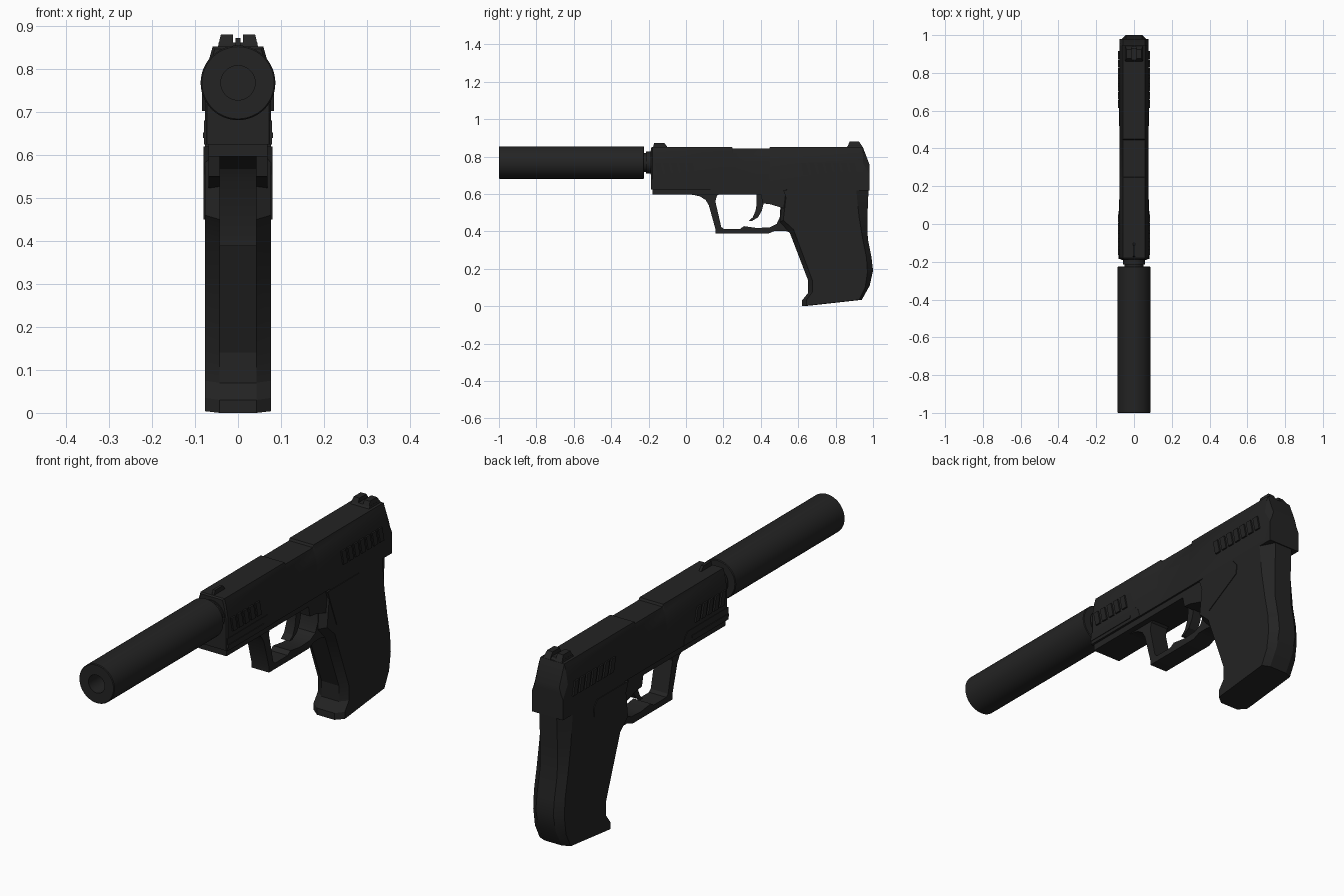
import bpy, bmesh, math

dark = bpy.data.materials.new("dark_polymer")
dark.diffuse_color = (0.017, 0.017, 0.017, 1)


def finish(name, bm, angle=30):
    bmesh.ops.recalc_face_normals(bm, faces=bm.faces)
    me = bpy.data.meshes.new(name)
    bm.to_mesh(me)
    bm.free()
    me.materials.append(dark)
    me.shade_smooth()
    me.set_sharp_from_angle(angle=math.radians(angle))
    ob = bpy.data.objects.new(name, me)
    bpy.context.collection.objects.link(ob)
    return ob


def loft(name, rings, angle=25):
    """Skin equal-length closed rings and cap both ends."""
    bm = bmesh.new()
    vs = [[bm.verts.new(p) for p in r] for r in rings]
    n = len(vs[0])
    for a, b in zip(vs, vs[1:]):
        for i in range(n):
            j = (i + 1) % n
            bm.faces.new((a[i], a[j], b[j], b[i]))
    bm.faces.new(vs[0])
    bm.faces.new(vs[-1])
    return finish(name, bm, angle)


def prism(name, pts, x0, x1):
    """Side profile (y, z) extruded across x."""
    return loft(name, [[(x, y, z) for y, z in pts] for x in (x0, x1)])


def lathe(name, pts, cz, seg=48):
    """Profile (y, radius) turned around the barrel axis."""
    bm = bmesh.new()
    vs = [[bm.verts.new((r * math.cos(2 * math.pi * k / seg), y,
                         cz + r * math.sin(2 * math.pi * k / seg)))
           for k in range(seg)] for y, r in pts]
    for a, b in zip(vs, vs[1:]):
        for i in range(seg):
            j = (i + 1) % seg
            bm.faces.new((a[i], a[j], b[j], b[i]))
    bm.faces.new(vs[0])
    bm.faces.new(vs[-1])
    return finish(name, bm)


# Suppressor with bore, and the threaded neck
CZ = 0.768
lathe("suppressor", [(-0.80, 0.040), (-1.0, 0.040), (-1.0, 0.084), (-0.997, 0.087),
                     (-0.228, 0.087), (-0.225, 0.084)], CZ)
lathe("barrel_neck", [(-0.24, 0.05), (-0.215, 0.05), (-0.215, 0.058), (-0.19, 0.058),
                      (-0.19, 0.065), (-0.17, 0.065)], CZ)

# Slide: cross-sections along y with lowered ejection area and sloped tail
def section(y, zt, zb=0.625, w=0.077):
    half = [(w, zb), (w, zb + 0.62 * (zt - zb)), (w - 0.010, zt - 0.028), (w - 0.018, zt)]
    return [(x, y, z) for x, z in half] + [(-x, y, z) for x, z in reversed(half)]

loft("slide", [section(-0.187, 0.847, w=0.072), section(-0.18, 0.852), section(0.245, 0.852),
               section(0.25, 0.842), section(0.445, 0.842), section(0.45, 0.852),
               section(0.945, 0.852), section(0.98, 0.76), section(0.98, 0.625)][:-1])
prism("slide_tail", [(0.905, 0.63), (0.905, 0.618), (0.98, 0.618), (0.98, 0.63)], -0.077, 0.077)

# Grip serrations on both sides of the slide
def serrations(name, y0, count, pitch):
    for i in range(count):
        y = y0 + i * pitch
        for s in (-1, 1):
            prism(f"{name}_{i}", [(y, 0.765), (y + 0.028, 0.765), (y + 0.042, 0.702), (y + 0.014, 0.702)],
                  s * 0.07, s * 0.084)

serrations("front_serration", -0.165, 5, 0.043)
serrations("rear_serration", 0.615, 7, 0.043)

# Sights
prism("front_sight", [(-0.178, 0.845), (-0.17, 0.872), (-0.115, 0.872), (-0.095, 0.845)], -0.006, 0.006)
prism("rear_sight_base", [(0.855, 0.845), (0.868, 0.862), (0.93, 0.862), (0.945, 0.845)], -0.045, 0.045)
for s in (-1, 1):
    loft("rear_sight_post", [[(s * a, y0, z), (s * b, y0, z), (s * b, y1, z), (s * a, y1, z)]
                             for a, b, y0, y1, z in ((0.012, 0.047, 0.862, 0.945, 0.85),
                                                     (0.012, 0.040, 0.875, 0.925, 0.880))])

# Frame, dust cover and accessory rails
prism("frame", [(-0.18, 0.597), (0.40, 0.597), (0.41, 0.55), (0.45, 0.545), (0.60, 0.50),
                (0.90, 0.50), (0.90, 0.63), (-0.18, 0.63)], -0.069, 0.069)
for s in (-1, 1):
    prism("dust_cover_side", [(-0.186, 0.625), (0.13, 0.625), (0.12, 0.66), (0.10, 0.68), (-0.186, 0.68)],
          s * 0.06, s * 0.079)
    prism("rail", [(-0.186, 0.64), (0.07, 0.64), (0.07, 0.652), (-0.186, 0.652)], s * 0.07, s * 0.082)
    prism("side_plate", [(0.52, 0.62), (0.585, 0.45), (0.76, 0.55), (0.765, 0.59), (0.74, 0.62)],
          s * 0.06, s * 0.080)

# Trigger guard loop
outer = [(0.00, 0.60), (0.04, 0.595), (0.075, 0.587), (0.105, 0.568), (0.122, 0.54), (0.158, 0.41),
         (0.158, 0.388), (0.44, 0.388), (0.475, 0.403), (0.53, 0.403), (0.57, 0.39)]
inner = [(0.57, 0.55), (0.505, 0.56), (0.503, 0.48), (0.485, 0.44), (0.45, 0.422), (0.38, 0.418),
         (0.31, 0.428), (0.29, 0.414), (0.20, 0.414), (0.188, 0.425), (0.157, 0.56), (0.165, 0.59),
         (0.185, 0.605)]
prism("trigger_guard", outer + inner, -0.043, 0.043)

# Trigger
prism("trigger", [(0.375, 0.61), (0.378, 0.55), (0.372, 0.51), (0.357, 0.475), (0.334, 0.455),
                  (0.352, 0.455), (0.385, 0.475), (0.405, 0.51), (0.415, 0.55), (0.43, 0.61)], -0.022, 0.022)

# Grip: side outline joined to a fuller centre outline, giving chamfered front and back straps
side = [(0.54, 0.625), (0.52, 0.46), (0.575, 0.41), (0.675, 0.14), (0.675, 0.075), (0.645, 0.035),
        (0.645, 0.004), (0.67, 0.006), (0.925, 0.034), (0.958, 0.10), (0.97, 0.18), (0.965, 0.26),
        (0.945, 0.36), (0.925, 0.48), (0.91, 0.625)]
core = [(0.52, 0.625), (0.503, 0.45), (0.555, 0.392), (0.652, 0.14), (0.652, 0.07), (0.62, 0.03),
        (0.62, 0.0), (0.66, 0.003), (0.94, 0.034), (0.982, 0.11), (1.0, 0.19), (0.992, 0.26),
        (0.972, 0.36), (0.97, 0.48), (0.976, 0.625)]
loft("grip", [[(x, y, z) for y, z in p] for x, p in
              ((-0.077, side), (-0.043, core), (0.043, core), (0.077, side))], 20)
